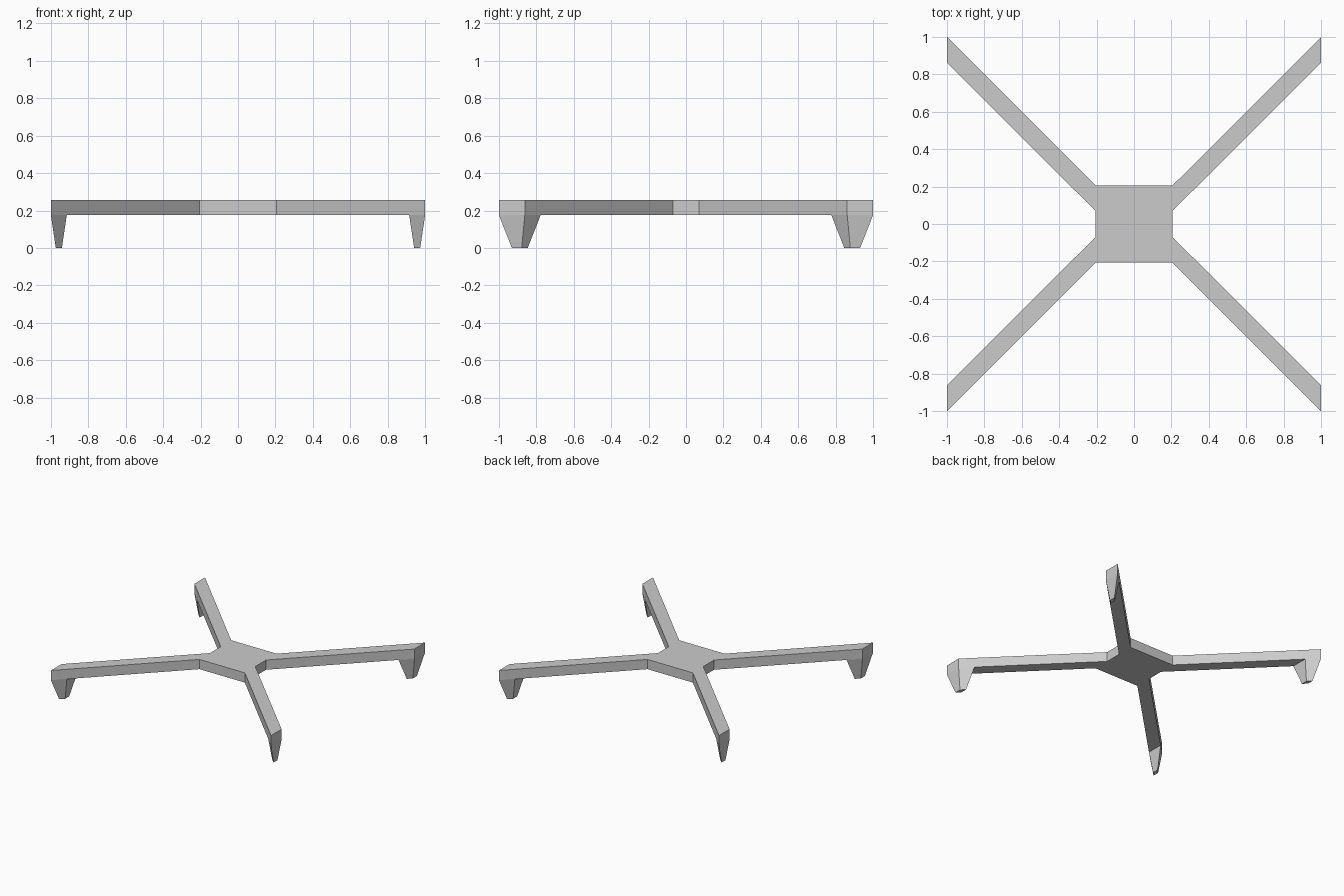
import bpy
import bmesh
from mathutils import Vector

if "Cube" in bpy.data.objects:
    bpy.data.objects.remove(bpy.data.objects["Cube"])

Z_UNDER, Z_TOP = 0.175, 0.255   # frame slab heights
HUB, NOTCH = 0.206, 0.07        # hub half size, half gap between arm roots
KNEE, TIP = 0.915, 1.0          # x where the foot starts and ends


def inner(x):
    """y of the arm's inner edge at x."""
    return NOTCH + (x - HUB) * (0.862 - NOTCH) / (TIP - HUB)


bm = bmesh.new()


def plan_face(points):
    return bm.faces.new([bm.verts.new((x, y, Z_UNDER)) for x, y in points])


# Hub plan: a square with arm roots on its left and right sides
plan_face([(HUB, -HUB), (HUB, -NOTCH), (HUB, NOTCH), (HUB, HUB),
           (-HUB, HUB), (-HUB, NOTCH), (-HUB, -NOTCH), (-HUB, -HUB)])

# Four diagonal arms, each ending in a foot pad
for sx in (-1, 1):
    for sy in (-1, 1):
        for a, b in ((HUB, KNEE), (KNEE, TIP)):
            quad = [(a, inner(a)), (b, inner(b)), (b, b), (a, a)]
            plan_face([(sx * x, sy * y) for x, y in quad])

bmesh.ops.remove_doubles(bm, verts=bm.verts[:], dist=1e-4)
bmesh.ops.recalc_face_normals(bm, faces=bm.faces[:])
feet = [f for f in bm.faces if abs(f.calc_center_median().x) > KNEE]

# Thicken the plan into the frame slab
res = bmesh.ops.extrude_face_region(bm, geom=bm.faces[:], use_keep_orig=True)
top = [g for g in res["geom"] if isinstance(g, bmesh.types.BMVert)]
bmesh.ops.translate(bm, verts=top, vec=(0, 0, Z_TOP - Z_UNDER))

# Tapered feet down to the ground
for f in bmesh.ops.extrude_discrete_faces(bm, faces=feet)["faces"]:
    c = f.calc_center_median()
    for v in f.verts:
        d = (v.co - c) * 0.38
        v.co = Vector((c.x + d.x, c.y + d.y, 0))

bmesh.ops.recalc_face_normals(bm, faces=bm.faces[:])
mesh = bpy.data.meshes.new("cross_base")
bm.to_mesh(mesh)
bm.free()
bpy.context.collection.objects.link(bpy.data.objects.new("cross_base", mesh))
